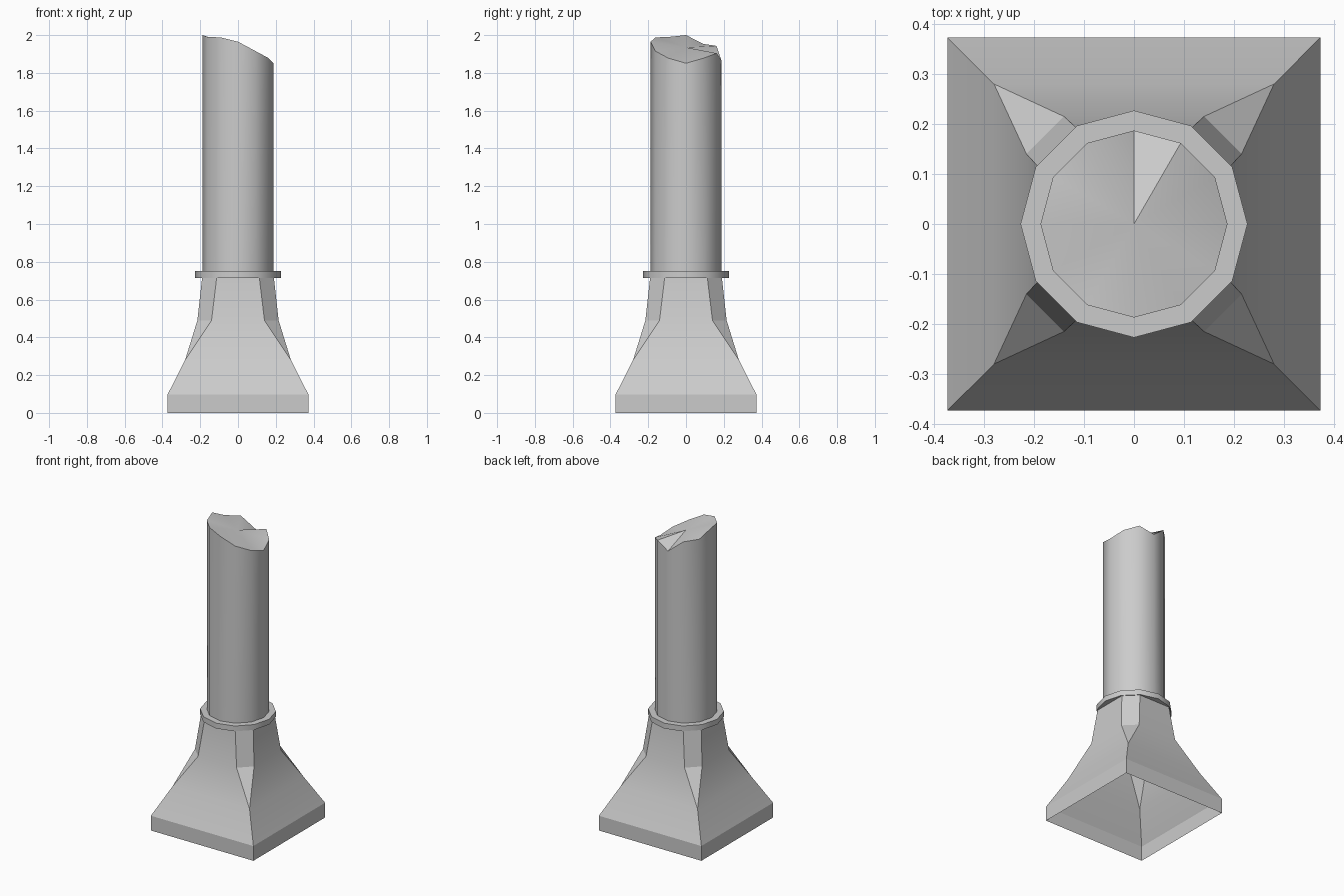
import bpy, bmesh
from math import cos, sin, pi, radians

if "Cube" in bpy.data.objects:
    bpy.data.objects.remove(bpy.data.objects["Cube"])


def loft(bm, rings):
    """Skin a list of closed point rings; returns the vertex rings."""
    loops = [[bm.verts.new(p) for p in ring] for ring in rings]
    for lo, hi in zip(loops, loops[1:]):
        n = len(lo)
        for i in range(n):
            j = (i + 1) % n
            bm.faces.new((lo[i], lo[j], hi[j], hi[i]))
    return loops


def finish(bm, name, angle):
    bmesh.ops.remove_doubles(bm, verts=bm.verts[:], dist=1e-4)
    me = bpy.data.meshes.new(name)
    bm.to_mesh(me)
    bm.free()
    ob = bpy.data.objects.new(name, me)
    bpy.context.collection.objects.link(ob)
    bpy.ops.object.select_all(action='DESELECT')
    ob.select_set(True)
    bpy.context.view_layer.objects.active = ob
    bpy.ops.object.shade_smooth_by_angle(angle=radians(angle))


def octagon(a, b, z):
    """Square of half width a with corners cut at b (b == a: plain square)."""
    pts = []
    for k in range(4):
        c, s = round(cos(k * pi / 2)), round(sin(k * pi / 2))
        pts += [(a * c - y * s, a * s + y * c, z) for y in (-b, b)]
    return pts


def circle(r, z):
    """12-sided ring; z is one height or a list of heights."""
    zs = z if isinstance(z, list) else [z] * 12
    return [(r * cos(i * pi / 6), r * sin(i * pi / 6), zs[i]) for i in range(12)]


# Flared square base, open underneath, corners chamfered toward the top
bm = bmesh.new()
loft(bm, [octagon(*p) for p in (
    (0.373, 0.373, 0.0), (0.373, 0.373, 0.097), (0.28, 0.28, 0.28),
    (0.215, 0.14, 0.49), (0.19, 0.113, 0.715))])
finish(bm, "base", 25)

# Collar ring
bm = bmesh.new()
loft(bm, [circle(*p) for p in (
    (0.187, 0.715), (0.227, 0.715), (0.227, 0.75), (0.187, 0.75))])
finish(bm, "collar", 35)

# Shaft with a broken, uneven top fanned to a centre point
break_heights = [1.851, 1.878, 1.904, 1.867, 1.943, 1.953,
                 2.0, 1.99, 1.988, 1.965, 1.915, 1.878]
bm = bmesh.new()
top = loft(bm, [circle(0.187, 0.75), circle(0.187, break_heights)])[-1]
centre = bm.verts.new((0, 0, 1.935))
for i in range(12):
    bm.faces.new((top[i], top[(i + 1) % 12], centre))
finish(bm, "broken_shaft", 35)
